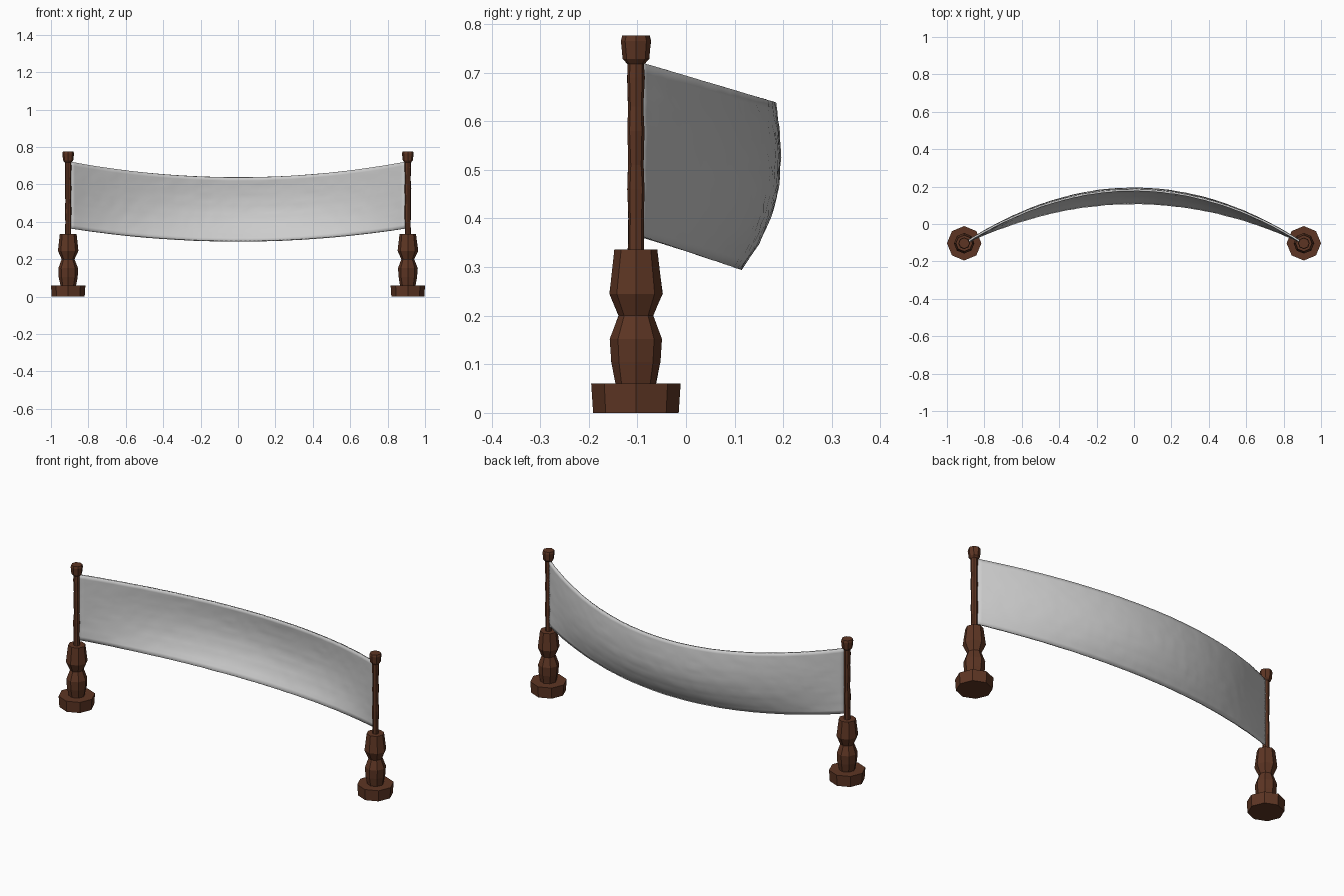
import bpy, bmesh, math, random

if "Cube" in bpy.data.objects:
    bpy.data.objects.remove(bpy.data.objects["Cube"])

random.seed(4)
POST_X, POST_Y = 0.908, -0.103

wood = bpy.data.materials.new("dark_wood")
wood.diffuse_color = (0.11, 0.036, 0.017, 1)
wood.use_nodes = True
wood.node_tree.nodes["Principled BSDF"].inputs["Base Color"].default_value = wood.diffuse_color


def turned(name, x, profile, wobble=0.0, sides=8):
    """Faceted lathe part from (radius, z) pairs, closed at both ends."""
    bm = bmesh.new()
    rings = []
    for r, z in profile:
        ring = []
        for i in range(sides):
            a = 2 * math.pi * i / sides
            rr = r + random.uniform(-wobble, wobble)
            ring.append(bm.verts.new((x + rr * math.cos(a), POST_Y + rr * math.sin(a), z)))
        rings.append(ring)
    for lo, hi in zip(rings, rings[1:]):
        for i in range(sides):
            j = (i + 1) % sides
            bm.faces.new((lo[i], lo[j], hi[j], hi[i]))
    bm.faces.new(rings[0][::-1])
    bm.faces.new(rings[-1])
    return finish(name, bm, wood)


def finish(name, bm, mat=None):
    mesh = bpy.data.meshes.new(name)
    bm.to_mesh(mesh)
    bm.free()
    if mat:
        mesh.materials.append(mat)
    ob = bpy.data.objects.new(name, mesh)
    bpy.context.collection.objects.link(ob)
    return ob


# Two carved posts: foot, baluster, thin pole and knob
for side, s in (("left", -1), ("right", 1)):
    x = s * POST_X
    turned(side + "_foot", x, [(0.088, 0), (0.092, 0.06)])
    turned(side + "_baluster", x,
           [(0.040, 0.055), (0.043, 0.068), (0.050, 0.105), (0.053, 0.152),
            (0.035, 0.20), (0.055, 0.245), (0.044, 0.336)], 0.001)
    turned(side + "_pole", x,
           [(0.0165, 0.33), (0.0155, 0.40), (0.018, 0.46), (0.0155, 0.51),
            (0.0175, 0.58), (0.0155, 0.63), (0.0175, 0.69), (0.0165, 0.725)], 0.001)
    turned(side + "_knob", x,
           [(0.018, 0.718), (0.027, 0.728), (0.031, 0.765), (0.028, 0.776)], 0.0005)

# Sagging cloth: the middle cross-section (y, z) blends to a straight edge at each post
section = [(0.110, 0.297), (0.146, 0.350), (0.171, 0.405), (0.186, 0.465),
           (0.190, 0.525), (0.187, 0.585), (0.180, 0.638)]
END_Y, END_LOW, END_HIGH = -0.100, 0.365, 0.722
COLS, SUB = 72, 3


def middle(v):
    f = v * (len(section) - 1)
    i = min(int(f), len(section) - 2)
    t = f - i
    return [a + (b - a) * t for a, b in zip(section[i], section[i + 1])]


bm = bmesh.new()
rows = (len(section) - 1) * SUB
grid = []
for c in range(COLS + 1):
    u = -1 + 2 * c / COLS
    k = 1 - u * u
    col = []
    for r in range(rows + 1):
        v = r / rows
        my, mz = middle(v)
        end_z = END_LOW + (END_HIGH - END_LOW) * v
        y = END_Y + (my - END_Y) * k + random.uniform(-0.0012, 0.0012)
        z = end_z + (mz - end_z) * k
        col.append(bm.verts.new((u * 0.9, y, z)))
    grid.append(col)
for a, b in zip(grid, grid[1:]):
    for r in range(rows):
        bm.faces.new((a[r], b[r], b[r + 1], a[r + 1]))
cloth = finish("cloth", bm)
solid = cloth.modifiers.new("thickness", "SOLIDIFY")
solid.thickness = 0.01
solid.offset = 0

bpy.ops.object.select_all(action="DESELECT")
cloth.select_set(True)
bpy.context.view_layer.objects.active = cloth
bpy.ops.object.shade_smooth_by_angle(angle=math.radians(40))
